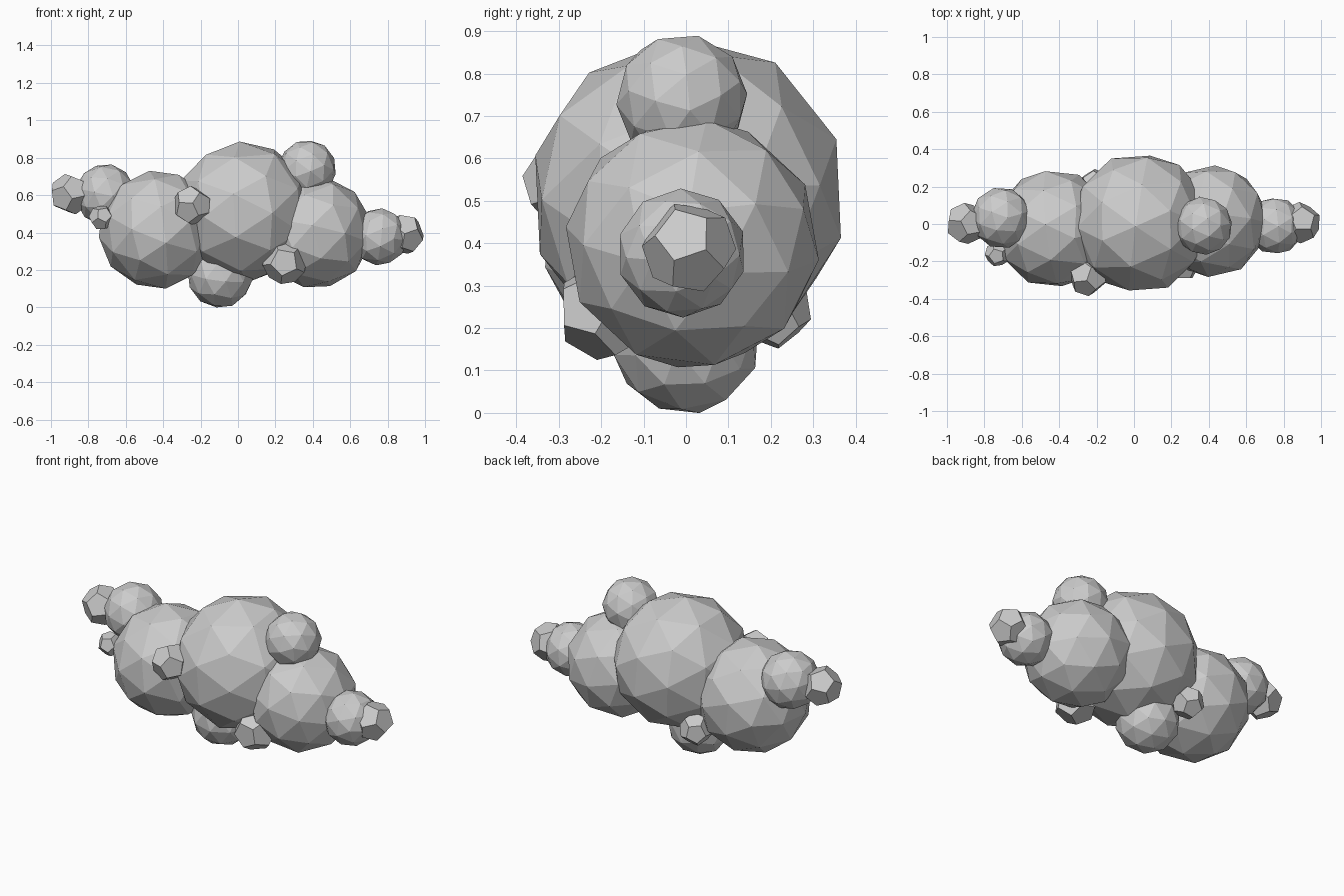
import bpy, bmesh, random
from mathutils import Euler, Vector

if "Cube" in bpy.data.objects:
    bpy.data.objects.remove(bpy.data.objects["Cube"])

random.seed(4)


def puff(name, center, radius, small=False):
    """Flat-shaded low-poly ball, turned at random; small ones have 12 pentagonal sides."""
    bm = bmesh.new()
    bmesh.ops.create_icosphere(bm, subdivisions=1 if small else 2, radius=1)
    if small:
        points = [f.calc_center_median().normalized() for f in bm.faces]
        bm.clear()
        for p in points:
            bm.verts.new(p)
        bmesh.ops.convex_hull(bm, input=bm.verts[:])
        bmesh.ops.dissolve_limit(bm, angle_limit=0.05, verts=bm.verts[:], edges=bm.edges[:])
    turn = Euler([random.uniform(0, 6.28) for _ in range(3)]).to_matrix()
    # Fit the turned ball so its extents match the measured radius
    for v in bm.verts:
        v.co = turn @ v.co
    low = Vector([min(v.co[i] for v in bm.verts) for i in range(3)])
    high = Vector([max(v.co[i] for v in bm.verts) for i in range(3)])
    scale = 6 * radius / sum(high - low)
    for v in bm.verts:
        v.co = (v.co - (low + high) / 2) * scale
    bmesh.ops.recalc_face_normals(bm, faces=bm.faces[:])
    mesh = bpy.data.meshes.new(name)
    bm.to_mesh(mesh)
    bm.free()
    obj = bpy.data.objects.new(name, mesh)
    obj.location = center
    bpy.context.collection.objects.link(obj)


# Main body of the cloud
puff("middle_puff", (0.03, 0.005, 0.51), 0.37)
puff("left_puff", (-0.43, -0.025, 0.415), 0.312)
puff("right_puff", (0.415, 0.015, 0.40), 0.294)

# Medium puffs on top, underneath and towards the ends
puff("top_puff", (0.37, -0.01, 0.74), 0.152)
puff("bottom_puff", (-0.095, 0.0, 0.172), 0.172)
puff("left_shoulder_puff", (-0.71, 0.033, 0.603), 0.16)
puff("right_shoulder_puff", (0.755, -0.01, 0.377), 0.15)

# Small puffs at the tips and scattered over the front and back
puff("left_tip_puff", (-0.897, 0.003, 0.605), 0.105, True)
puff("right_tip_puff", (0.888, 0.007, 0.39), 0.106, True)
puff("left_front_puff", (-0.73, -0.16, 0.48), 0.065, True)
puff("front_upper_puff", (-0.247, -0.28, 0.545), 0.102, True)
puff("front_lower_puff", (0.25, -0.19, 0.243), 0.112, True)
puff("back_lower_puff", (-0.21, 0.205, 0.24), 0.088, True)
